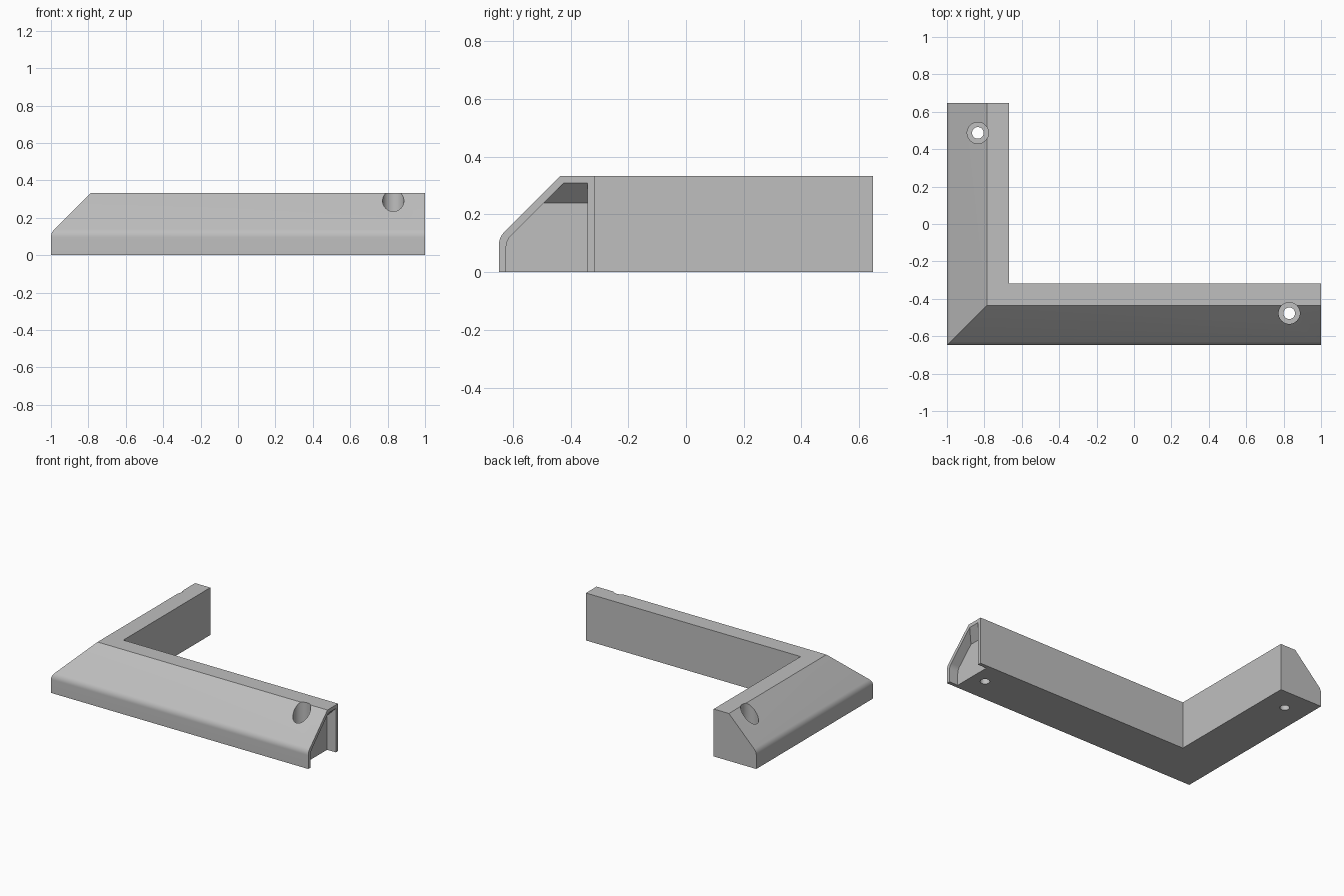
import bpy
import bmesh
from math import cos, sin, radians
from mathutils import Vector

if "Cube" in bpy.data.objects:
    bpy.data.objects.remove(bpy.data.objects["Cube"], do_unlink=True)

HALF_X, HALF_Y = 1.0, 0.648
HEIGHT, WIDTH, WALL = 0.333, 0.331, 0.025

grey = bpy.data.materials.new("plain grey")
grey.use_nodes = True
colour = (0.52, 0.52, 0.52, 1)
grey.diffuse_color = colour
grey.node_tree.nodes["Principled BSDF"].inputs["Base Color"].default_value = colour


def make_object(name, bm):
    bmesh.ops.recalc_face_normals(bm, faces=bm.faces)
    mesh = bpy.data.meshes.new(name)
    bm.to_mesh(mesh)
    bm.free()
    mesh.materials.append(grey)
    obj = bpy.data.objects.new(name, mesh)
    bpy.context.collection.objects.link(obj)
    return obj


def loft(bm, rings):
    """Join matching closed rings of points and cap both ends."""
    loops = [[bm.verts.new(p) for p in ring] for ring in rings]
    n = len(loops[0])
    for a, b in zip(loops, loops[1:]):
        for i in range(n):
            j = (i + 1) % n
            bm.faces.new((a[i], a[j], b[j], b[i]))
    bm.faces.new(loops[0])
    bm.faces.new(loops[-1])


def section(inset, bottom):
    """Bracket cross-section as (distance from outer side, height)."""
    radius = 0.06
    knee = 0.12 - inset * 0.41
    start = knee - radius * 0.414
    pts = [(inset, bottom)]
    for k in range(9):
        a = radians(45 * k / 8)
        pts.append((inset + radius * (1 - cos(a)), start + radius * sin(a)))
    top = HEIGHT - inset
    pts.append((inset + top - knee, top))
    pts.append((WIDTH - inset, top))
    pts.append((WIDTH - inset, bottom))
    return pts


# Mitred corner body: one section swept along both legs
profile = section(0, 0)
bm = bmesh.new()
loft(bm, [
    [(HALF_X, d - HALF_Y, z) for d, z in profile],
    [(d - HALF_X, d - HALF_Y, z) for d, z in profile],
    [(d - HALF_X, HALF_Y, z) for d, z in profile],
])
body = make_object("corner_bracket", bm)

# End socket with a sloping roof
inner = section(WALL, -0.05)
back = HALF_X - 0.068
bm = bmesh.new()
loft(bm, [[(x, d - HALF_Y, z) for d, z in inner] for x in (back, HALF_X + 0.1)])
cut = bmesh.ops.bisect_plane(
    bm, geom=bm.verts[:] + bm.edges[:] + bm.faces[:],
    plane_co=Vector((back, 0, 0.24)), plane_no=Vector((-1, 0, 1)),
    clear_outer=True)
rim = [e for e in cut["geom_cut"] if isinstance(e, bmesh.types.BMEdge)]
bmesh.ops.holes_fill(bm, edges=rim)
cutters = [make_object("socket_cutter", bm)]


def cylinder(name, x, y, radius, low, high):
    bm = bmesh.new()
    bmesh.ops.create_cone(bm, cap_ends=True, segments=48, radius1=radius,
                          radius2=radius, depth=high - low)
    bmesh.ops.translate(bm, verts=bm.verts, vec=(x, y, (low + high) / 2))
    return make_object(name, bm)


# Screw holes with wide head recesses
for x, y in ((0.83, -0.477), (-0.835, 0.487)):
    cutters.append(cylinder("head_cutter", x, y, 0.057, 0.1, 0.5))
    cutters.append(cylinder("screw_cutter", x, y, 0.031, -0.1, 0.2))

bpy.context.view_layer.objects.active = body
for cutter in cutters:
    cutter.hide_render = True
    mod = body.modifiers.new("cut", "BOOLEAN")
    mod.operation = "DIFFERENCE"
    mod.solver = "EXACT"
    mod.object = cutter
    bpy.ops.object.modifier_apply(modifier=mod.name)
    bpy.data.objects.remove(cutter, do_unlink=True)

bpy.ops.object.select_all(action="DESELECT")
body.select_set(True)
bpy.ops.object.shade_smooth_by_angle(angle=radians(25))
